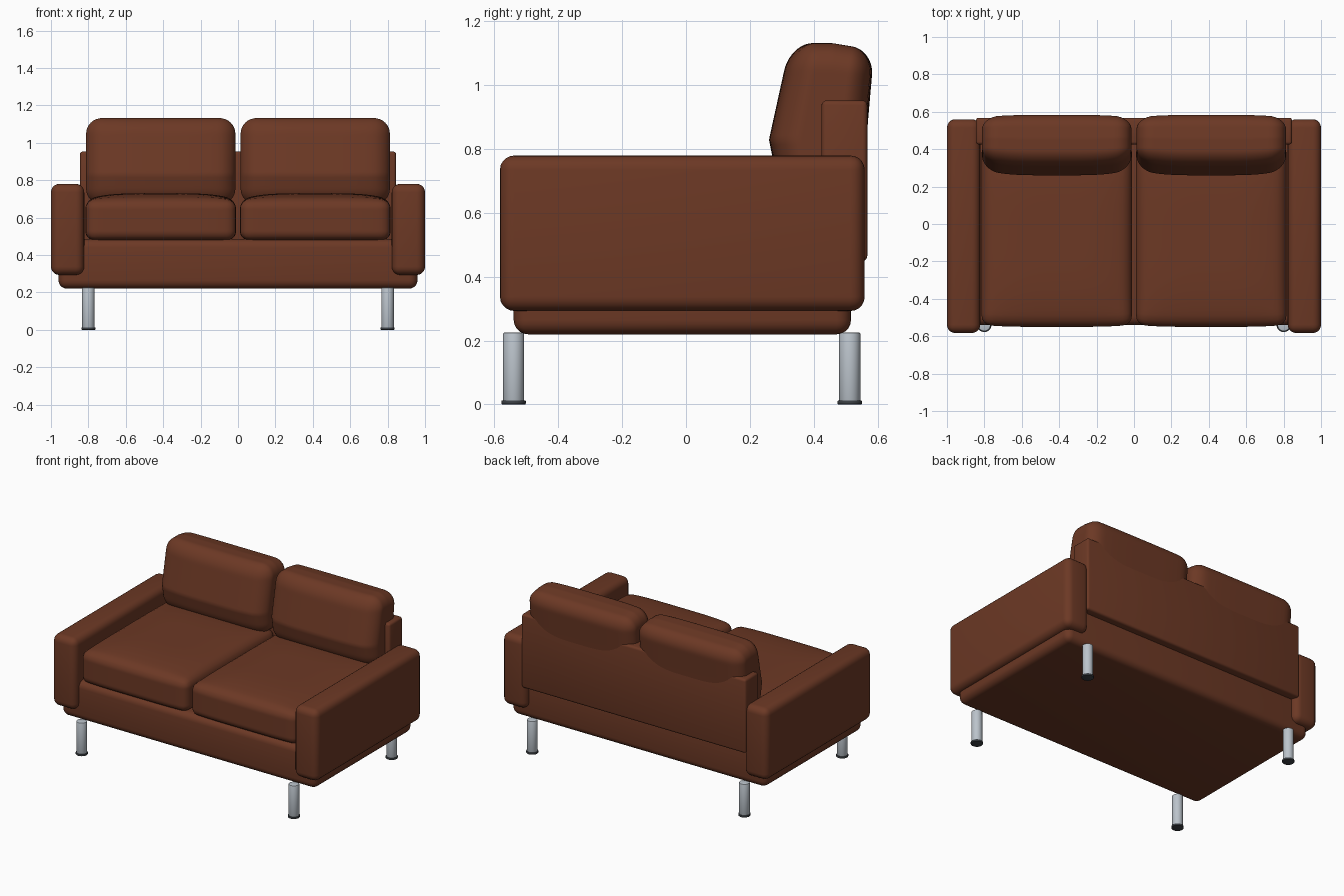
import bpy
import bmesh
from mathutils import Vector

cube = bpy.data.objects.get("Cube")
if cube:
    bpy.data.objects.remove(cube, do_unlink=True)


def material(name, rgb, rough, metal=0.0):
    mat = bpy.data.materials.new(name)
    mat.use_nodes = True
    mat.diffuse_color = (*rgb, 1)
    bsdf = next(n for n in mat.node_tree.nodes if n.type == 'BSDF_PRINCIPLED')
    bsdf.inputs["Base Color"].default_value = (*rgb, 1)
    bsdf.inputs["Roughness"].default_value = rough
    bsdf.inputs["Metallic"].default_value = metal
    return mat


leather = material("brown leather", (0.15, 0.04, 0.018), 0.6)
steel = material("brushed steel", (0.5, 0.55, 0.6), 0.4)
rubber = material("dark rubber", (0.045, 0.052, 0.06), 0.7)


def finish(name, bm, mat):
    """Turn a bmesh into a smooth shaded object."""
    mesh = bpy.data.meshes.new(name)
    bm.to_mesh(mesh)
    bm.free()
    mesh.materials.append(mat)
    obj = bpy.data.objects.new(name, mesh)
    bpy.context.collection.objects.link(obj)
    bpy.ops.object.select_all(action='DESELECT')
    obj.select_set(True)
    bpy.context.view_layer.objects.active = obj
    bpy.ops.object.shade_smooth_by_angle(angle=0.6)
    return obj


def box(low, high):
    """Cube bmesh between two corners."""
    low, high = Vector(low), Vector(high)
    bm = bmesh.new()
    bmesh.ops.create_cube(bm, size=1)
    for v in bm.verts:
        v.co = (low + high) / 2 + v.co * (high - low)
    return bm


def panel(name, low, high, radius, segments=5):
    """Upholstered frame part with rounded edges."""
    bm = box(low, high)
    bmesh.ops.bevel(bm, geom=bm.edges[:], offset=radius, segments=segments,
                    profile=0.5, affect='EDGES')
    return finish(name, bm, leather)


def cushion(name, low, high, radius, shape):
    """Dense rounded box whose points are then moved by a shape rule."""
    bm = box(low, high)
    bmesh.ops.subdivide_edges(bm, edges=bm.edges[:], cuts=31, use_grid_fill=True)
    low, high = Vector(low), Vector(high)
    mid, half = (low + high) / 2, (high - low) / 2
    for v in bm.verts:
        core = Vector([min(max(c, a + radius), b - radius)
                       for c, a, b in zip(v.co, low, high)])
        p = core + (v.co - core).normalized() * radius
        unit = Vector([(c - m) / h for c, m, h in zip(p, mid, half)])
        v.co = shape(p, unit)
    return finish(name, bm, leather)


def seat_shape(p, u):
    # Domed top, gently bulging front
    dome = (1 - abs(u.x) ** 4) * (1 - u.y ** 4)
    p.z += 0.035 * dome * max(0, u.z)
    if u.y < 0:
        p.y += 0.012 * u.x ** 4 * -u.y
    return p


def back_shape(p, u):
    # Belly low on the front, leaning back above, thinner toward the sides
    front, rear = (1 - u.y) / 2, (1 + u.y) / 2
    lean = 0.22 * max(0, p.z - 0.83) + 0.2 * max(0, 0.83 - p.z)
    y = p.y
    p.y += front * (lean + 0.035 * u.x ** 4)
    p.y += rear * (0.08 * (p.z - 1.06) - 0.015 * u.x ** 4)
    # Top falls away toward the rear
    p.z -= 0.13 * max(0, y - 0.42) * max(0, u.z)
    return p


def cylinder(name, x, y, z0, z1, radius, mat):
    bm = bmesh.new()
    bmesh.ops.create_cone(bm, cap_ends=True, segments=32, radius1=radius,
                          radius2=radius, depth=z1 - z0)
    bmesh.ops.translate(bm, verts=bm.verts[:], vec=(x, y, (z0 + z1) / 2))
    rims = [e for e in bm.edges if abs(e.verts[0].co.z - e.verts[1].co.z) < 1e-5]
    bmesh.ops.bevel(bm, geom=rims, offset=0.003, segments=2, profile=0.5,
                    affect='EDGES')
    return finish(name, bm, mat)


# Frame
panel("base", (-0.96, -0.54, 0.22), (0.96, 0.517, 0.485), 0.045)
panel("backrest", (-0.845, 0.425, 0.45), (0.845, 0.568, 0.953), 0.015, 3)

# Arms, cushions and legs on each side
for side, s in (("left", 1), ("right", -1)):
    def span(a, b):
        return (a, b) if s > 0 else (-b, -a)

    x0, x1 = span(0.822, 1.0)
    panel(side + "_arm", (x0, -0.583, 0.293), (x1, 0.56, 0.78), 0.045)

    x0, x1 = span(0.01, 0.816)
    cushion(side + "_seat_cushion", (x0, -0.55, 0.478), (x1, 0.43, 0.695),
            0.05, seat_shape)

    x0, x1 = span(0.014, 0.812)
    cushion(side + "_back_cushion", (x0, 0.26, 0.67), (x1, 0.584, 1.132),
            0.085, back_shape)

    for end, y in (("front", -0.54), ("rear", 0.513)):
        name = side + "_" + end
        cylinder(name + "_leg", s * 0.8, y, 0.01, 0.225, 0.033, steel)
        cylinder(name + "_foot", s * 0.8, y, 0, 0.013, 0.038, rubber)
